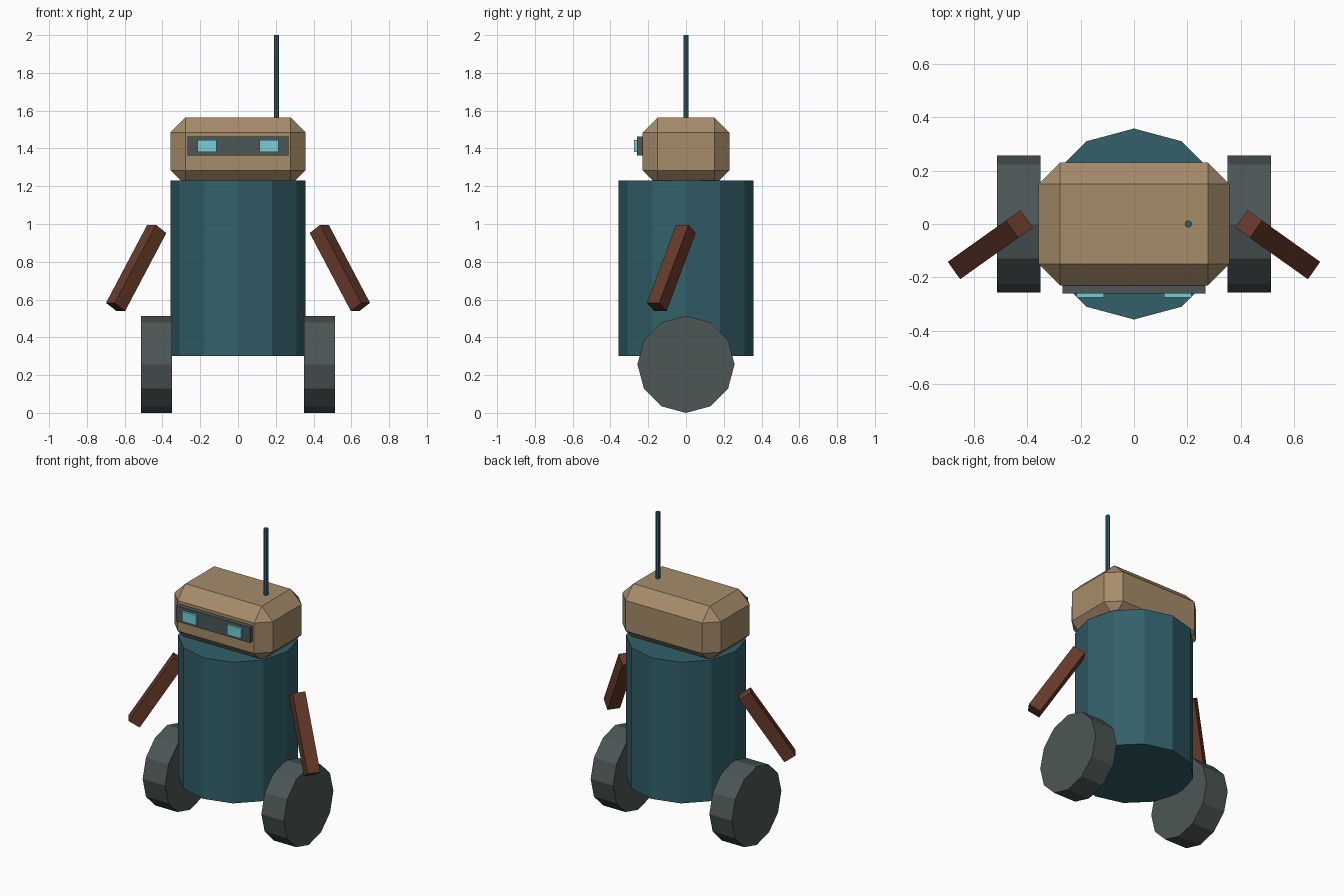
import bpy, math
from mathutils import Vector, Matrix

if "Cube" in bpy.data.objects:
    bpy.data.objects.remove(bpy.data.objects["Cube"])


def material(name, rgb):
    """Flat colour from sRGB 0-255 values."""
    m = bpy.data.materials.new(name)
    lin = [((c / 255 + 0.055) / 1.055) ** 2.4 for c in rgb]
    m.diffuse_color = (*lin, 1)
    m.use_nodes = True
    m.node_tree.nodes["Principled BSDF"].inputs["Base Color"].default_value = m.diffuse_color
    return m


TEAL = material("dark teal", (50, 96, 106))
TAN = material("tan", (166, 140, 106))
GREY = material("slate grey", (76, 86, 86))
RUST = material("rust brown", (102, 58, 41))
CYAN = material("light cyan", (118, 208, 214))


def finish(name, mat):
    ob = bpy.context.object
    ob.name = name
    ob.data.materials.append(mat)
    return ob


def box(name, mat, centre, size):
    bpy.ops.mesh.primitive_cube_add(size=1)
    ob = finish(name, mat)
    ob.data.transform(Matrix.Diagonal((*size, 1)))
    ob.location = centre
    return ob


def cylinder(name, mat, centre, radius, depth, sides, rot=(0, 0, 0)):
    bpy.ops.mesh.primitive_cylinder_add(vertices=sides, radius=radius, depth=depth,
                                        location=centre, rotation=rot)
    return finish(name, mat)


# Twelve-sided body
cylinder("body", TEAL, (0, 0, 0.766), 0.358, 0.928, 12)

# Chamfered head, sunk slightly into the body
head = box("head", TAN, (0, 0, 1.384), (0.716, 0.46, 0.36))
bevel = head.modifiers.new("chamfer", 'BEVEL')
bevel.width = 0.08
bevel.segments = 1

# Visor and antenna
box("visor", GREY, (0, -0.235, 1.413), (0.536, 0.05, 0.102))
cylinder("antenna", TEAL, (0.204, 0, 1.77), 0.014, 0.46, 8)

for side, s in (("left", -1), ("right", 1)):
    # Eye plates on the visor
    box(side + "_eye", CYAN, (s * 0.164, -0.265, 1.413), (0.102, 0.02, 0.066))

    # Wheels
    cylinder(side + "_wheel", GREY, (s * 0.432, 0, 0.257), 0.257, 0.164, 12,
             (0, math.pi / 2, 0))

    # Arms: square bars swung outward and forward
    top = Vector((s * 0.43, 0, 0.974))
    hand = Vector((s * 0.648, -0.155, 0.561))
    axis = (hand - top).normalized()
    across = axis.cross(Vector((0, 0, 1))).normalized()
    arm = box(side + "_arm", RUST, (0, 0, 0), (0.08, 0.08, (hand - top).length))
    basis = Matrix((across, axis.cross(across), axis)).transposed()
    arm.matrix_world = Matrix.Translation((top + hand) / 2) @ basis.to_4x4()
